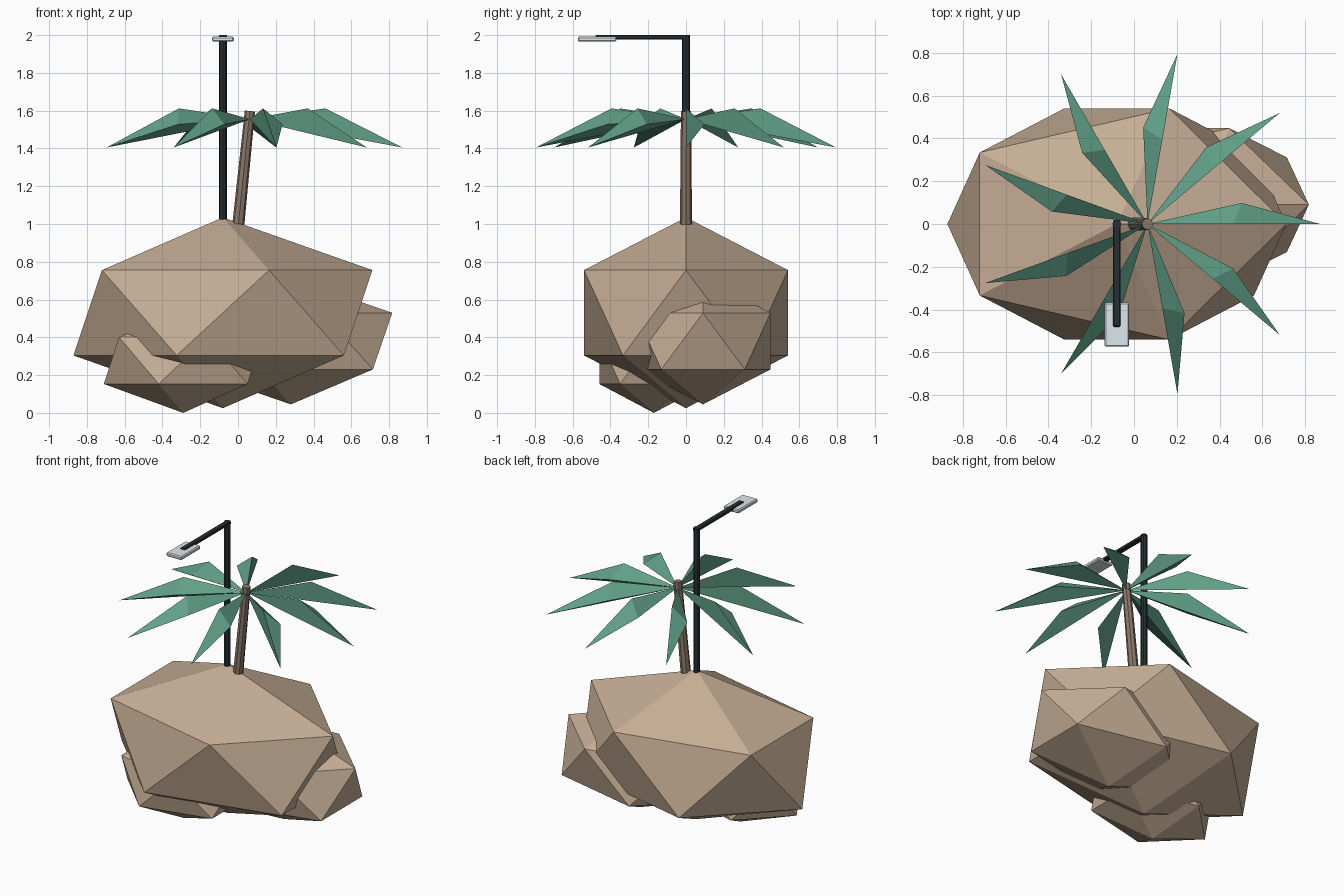
import bpy, bmesh
from math import cos, sin, pi, tau
from mathutils import Vector, Matrix

if "Cube" in bpy.data.objects:
    bpy.data.objects.remove(bpy.data.objects["Cube"])


def material(name, rgb):
    m = bpy.data.materials.new(name)
    m.diffuse_color = (*rgb, 1)
    m.use_nodes = True
    m.node_tree.nodes["Principled BSDF"].inputs["Base Color"].default_value = m.diffuse_color
    return m


ROCK = material("rock_tan", (0.56, 0.42, 0.30))
BARK = material("bark_brown", (0.26, 0.19, 0.14))
LEAF = material("leaf_green", (0.12, 0.35, 0.25))
METAL = material("dark_metal", (0.02, 0.03, 0.035))
LAMP = material("lamp_pale", (0.72, 0.80, 0.82))


def finish(name, bm, mat):
    bmesh.ops.recalc_face_normals(bm, faces=bm.faces[:])
    me = bpy.data.meshes.new(name)
    bm.to_mesh(me)
    bm.free()
    me.materials.append(mat)
    ob = bpy.data.objects.new(name, me)
    bpy.context.collection.objects.link(ob)
    return ob


def rock(name, centre, radii):
    bm = bmesh.new()
    bmesh.ops.create_icosphere(bm, subdivisions=1, radius=1)
    bm.transform(Matrix.Translation(centre) @ Matrix.Diagonal((*radii, 1)))
    return finish(name, bm, ROCK)


def rod(name, a, b, r1, r2, mat, sides=8):
    a, b = Vector(a), Vector(b)
    d = b - a
    bm = bmesh.new()
    bmesh.ops.create_cone(bm, cap_ends=True, segments=sides,
                          radius1=r1, radius2=r2, depth=d.length)
    turn = Vector((0, 0, 1)).rotation_difference(d).to_matrix().to_4x4()
    bm.transform(Matrix.Translation((a + b) / 2) @ turn)
    return finish(name, bm, mat)


def box(name, centre, size, mat, bevel=0):
    bm = bmesh.new()
    bmesh.ops.create_cube(bm, size=1)
    bm.transform(Matrix.Translation(centre) @ Matrix.Diagonal((*size, 1)))
    if bevel:
        bmesh.ops.bevel(bm, geom=bm.edges[:], offset=bevel, segments=1,
                        affect='EDGES')
    return finish(name, bm, mat)


# Three overlapping boulders
rock("main_rock", (-0.08, 0, 0.53), (0.885, 0.635, 0.505))
rock("right_rock", (0.28, 0.09, 0.38), (0.60, 0.42, 0.335))
rock("front_rock", (-0.29, -0.17, 0.277), (0.47, 0.34, 0.277))

# Leaning palm trunk
rod("palm_trunk", (0.002, 0, 1.0), (0.063, 0, 1.598), 0.032, 0.027, BARK)

# Nine leaves: solid wedges with a ridge and one drooping side
bm = bmesh.new()
profile = [(0, 0, 1.555), (0.40, 0, 1.612), (0.44, 0.098, 1.528), (0.807, 0, 1.405)]
for i in range(9):
    a = i * tau / 9
    v = [bm.verts.new((0.063 + x * cos(a) - y * sin(a), x * sin(a) + y * cos(a), z))
         for x, y, z in profile]
    for f in ((0, 1, 2), (1, 3, 2), (0, 2, 3), (0, 3, 1)):
        bm.faces.new([v[k] for k in f])
finish("palm_leaves", bm, LEAF)

# Street lamp: pole, arm and flat head
rod("lamp_pole", (-0.08, 0, 0.95), (-0.08, 0, 2.0), 0.021, 0.021, METAL)
box("lamp_arm", (-0.08, -0.231, 1.989), (0.036, 0.498, 0.022), METAL, 0.005)
box("lamp_head", (-0.08, -0.47, 1.979), (0.115, 0.206, 0.025), LAMP, 0.006)
